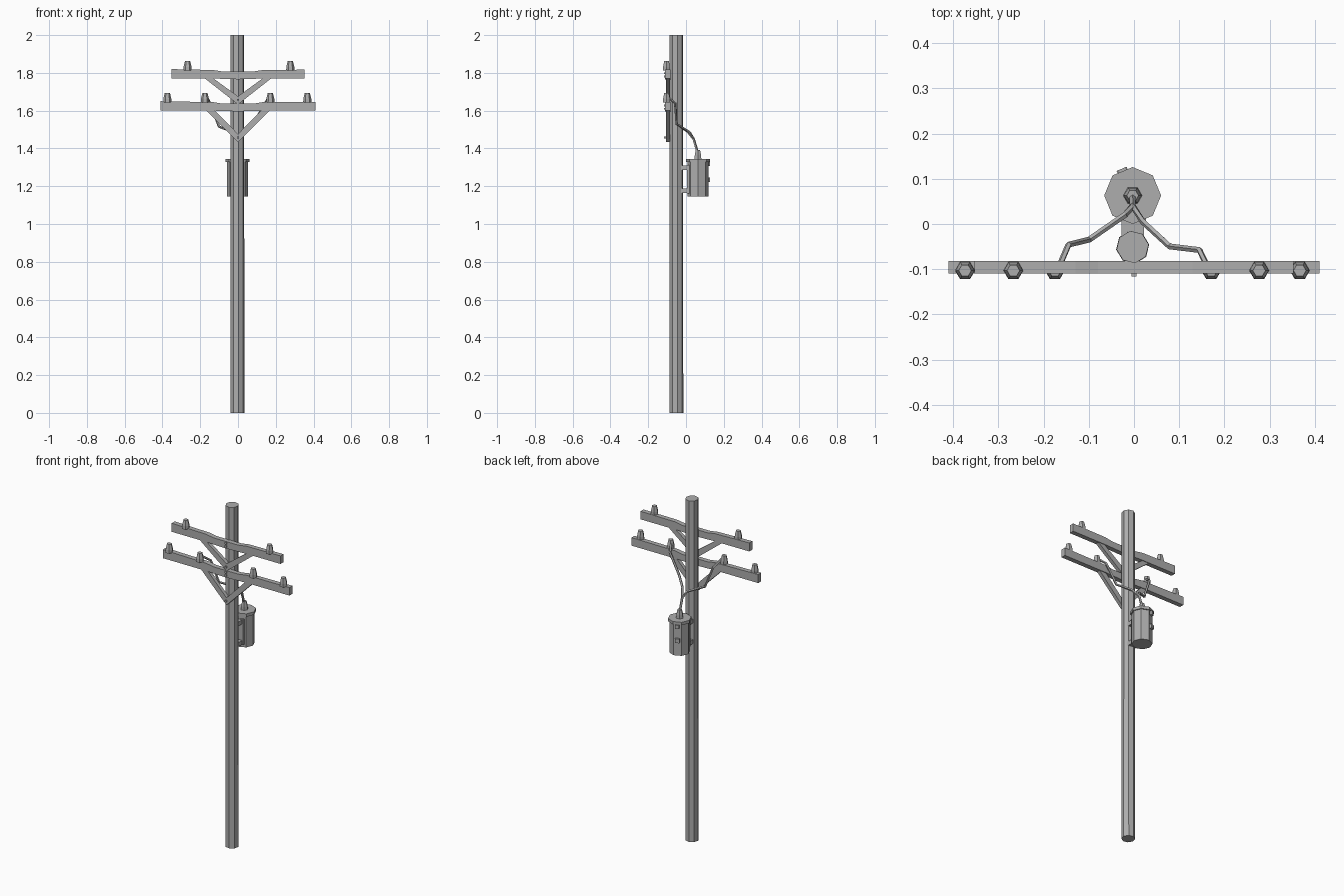
import bpy, bmesh, math
from mathutils import Vector

cube = bpy.data.objects.get("Cube")
if cube:
    bpy.data.objects.remove(cube, do_unlink=True)

grey = bpy.data.materials.new("weathered_grey")
grey.use_nodes = True
colour = (0.42, 0.42, 0.42, 1)
grey.diffuse_color = colour
grey.node_tree.nodes["Principled BSDF"].inputs["Base Color"].default_value = colour

CX, POLE_Y, TANK_Y, ARM_Y = -0.003, -0.051, 0.063, -0.103


def finish(name, bm):
    bmesh.ops.recalc_face_normals(bm, faces=bm.faces)
    mesh = bpy.data.meshes.new(name)
    bm.to_mesh(mesh)
    bm.free()
    mesh.materials.append(grey)
    ob = bpy.data.objects.new(name, mesh)
    bpy.context.scene.collection.objects.link(ob)
    return ob


def lathe(name, x, y, profile, sides, turn=0.0):
    """Faceted solid from (radius, z) rings."""
    bm = bmesh.new()
    rings = []
    for r, z in profile:
        angles = [turn + math.tau * i / sides for i in range(sides)]
        rings.append([bm.verts.new((x + r * math.cos(a), y + r * math.sin(a), z)) for a in angles])
    for low, high in zip(rings, rings[1:]):
        for i in range(sides):
            j = (i + 1) % sides
            bm.faces.new((low[i], low[j], high[j], high[i]))
    bm.faces.new(rings[0])
    bm.faces.new(rings[-1])
    return finish(name, bm)


def slab(name, outline, y0, y1):
    """Front-facing (x, z) outline given depth along y."""
    bm = bmesh.new()
    face = bm.faces.new([bm.verts.new((x, y0, z)) for x, z in outline])
    out = bmesh.ops.extrude_face_region(bm, geom=[face])
    moved = [v for v in out["geom"] if isinstance(v, bmesh.types.BMVert)]
    bmesh.ops.translate(bm, verts=moved, vec=(0, y1 - y0, 0))
    return finish(name, bm)


def box(name, centre, size, turn=0.0):
    bm = bmesh.new()
    bmesh.ops.create_cube(bm, size=1)
    bmesh.ops.scale(bm, vec=size, verts=bm.verts)
    ob = finish(name, bm)
    ob.location = centre
    ob.rotation_euler.z = turn
    return ob


def wire(name, points, radius=0.007):
    """Five-sided cable following a bent path."""
    bm = bmesh.new()
    pts = [Vector(p) for p in points]
    rings = []
    for i, p in enumerate(pts):
        d = (pts[min(i + 1, len(pts) - 1)] - pts[max(i - 1, 0)]).normalized()
        side = d.cross(Vector((0.3, 1, 0))).normalized()
        up = side.cross(d)
        angles = [math.tau * k / 5 for k in range(5)]
        rings.append([bm.verts.new(p + radius * (side * math.cos(a) + up * math.sin(a))) for a in angles])
    for a, b in zip(rings, rings[1:]):
        for k in range(5):
            m = (k + 1) % 5
            bm.faces.new((a[k], a[m], b[m], b[k]))
    bm.faces.new(rings[0])
    bm.faces.new(rings[-1])
    return finish(name, bm)


# Pole
lathe("pole", CX, POLE_Y, [(0.037, 0), (0.036, 2)], 8, math.pi / 8 * 0.4)

# Crossarms that sag slightly at the pole, with V braces and bolts
for label, half, z, brace_x in (("upper", 0.353, 1.77, 0.18), ("lower", 0.411, 1.60, 0.17)):
    slab(label + "_crossarm",
         [(-half, z), (-0.13, z), (0, z - 0.004), (0.13, z), (half, z),
          (half, z + 0.047), (0.13, z + 0.045), (0.08, z + 0.037),
          (-0.08, z + 0.037), (-0.13, z + 0.045), (-half, z + 0.05)], -0.11, -0.082)
    tip = z - (0.137 if label == "upper" else 0.167)
    slab(label + "_brace",
         [(0, tip), (brace_x, z + 0.004), (brace_x - 0.045, z + 0.004),
          (0, tip + 0.043), (0.045 - brace_x, z + 0.004), (-brace_x, z + 0.004)], -0.107, -0.086)
    for n, bz in enumerate((z + 0.01, z + 0.028, tip + 0.025)):
        box(f"{label}_bolt_{n}", (0, -0.111, bz), (0.01, 0.01, 0.01))

# Insulators
for n, (x, z) in enumerate(((-0.267, 1.812), (0.277, 1.812), (-0.374, 1.643),
                            (0.367, 1.643), (-0.175, 1.643), (0.171, 1.643))):
    lathe(f"insulator_{n}", x, ARM_Y, [(0.022, z), (0.021, z + 0.02), (0.014, z + 0.05)], 6)

# Transformer tank, lid and bushing
lathe("transformer_tank", CX, TANK_Y, [(0.056, 1.145), (0.056, 1.333)], 8)
lathe("transformer_lid", CX, TANK_Y, [(0.063, 1.328), (0.063, 1.345)], 8)
lathe("transformer_bushing", CX, TANK_Y, [(0.021, 1.343), (0.019, 1.365), (0.013, 1.392)], 6)

# Tank fittings on one rear facet
turn = math.radians(112.5)
for name, z, size in (("tank_valve", 1.235, (0.022, 0.024, 0.024)), ("lid_latch", 1.317, (0.022, 0.02, 0.022))):
    box(name, (CX + 0.053 * math.cos(turn), TANK_Y + 0.053 * math.sin(turn), z), size, turn)

# Hanger brackets between pole and tank
for n, z in enumerate((1.177, 1.297)):
    box(f"hanger_bracket_{n}", (CX, -0.006, z), (0.05, 0.05, 0.024))
box("hanger_plate", (CX, 0.013, 1.237), (0.06, 0.014, 0.15))

# Wires from the bushing to the inner insulators
start = [(CX, 0.061, 1.38), (CX, 0.04, 1.45)]
wire("left_wire", start + [(0.02, 0.005, 1.495), (0.08, -0.05, 1.53),
                           (0.145, -0.058, 1.64), (0.165, -0.1, 1.675)])
wire("right_wire", start + [(-0.02, 0.02, 1.485), (-0.1, -0.035, 1.515),
                            (-0.145, -0.046, 1.635), (-0.168, -0.1, 1.675)])
